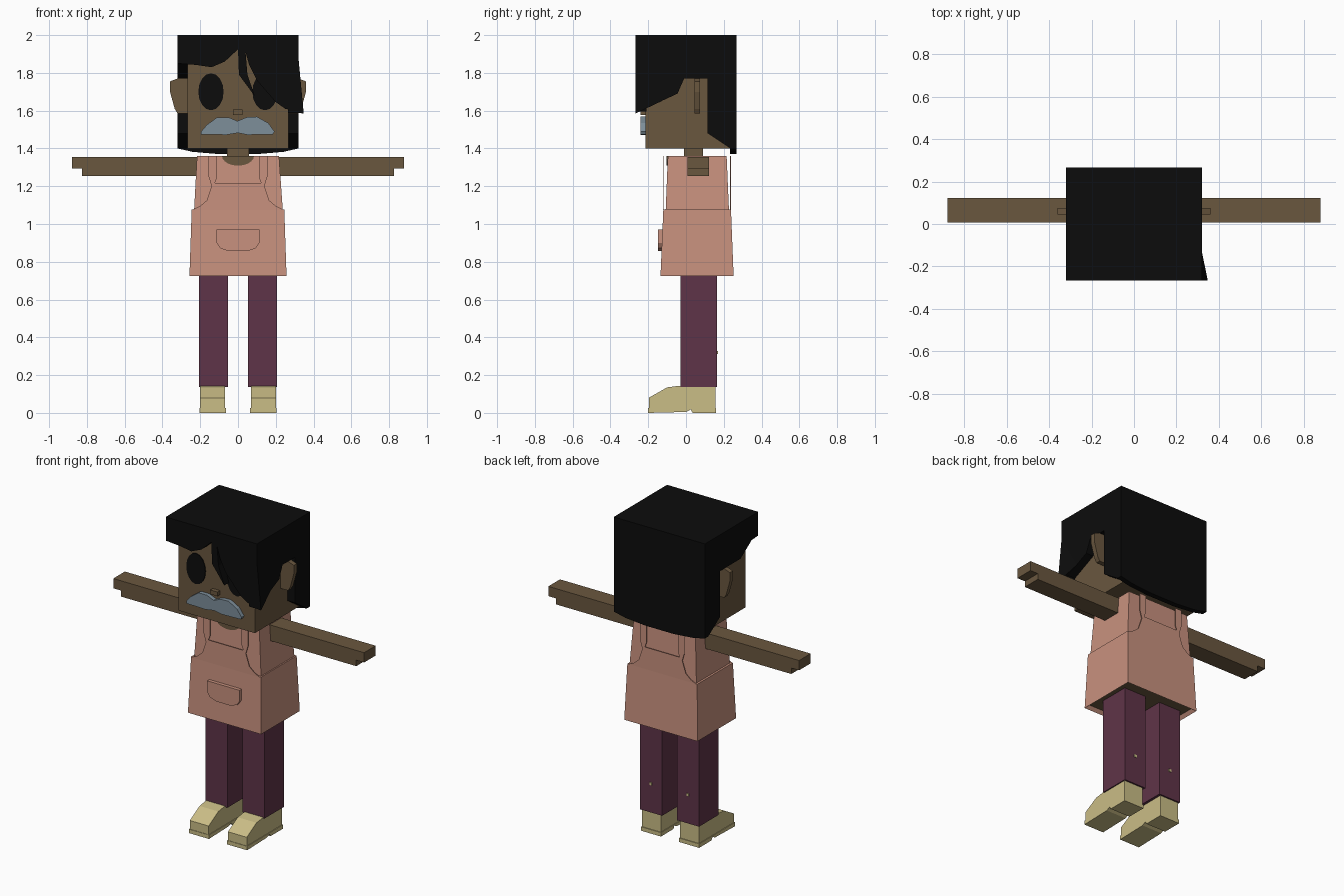
import bpy, bmesh, math
from mathutils import Vector

cube = bpy.data.objects.get("Cube")
if cube:
    bpy.data.objects.remove(cube, do_unlink=True)


def material(name, hex_code):
    rgb = [int(hex_code[i:i + 2], 16) / 255 for i in (0, 2, 4)]
    col = [c / 12.92 if c <= 0.04 else ((c + 0.055) / 1.055) ** 2.4 for c in rgb] + [1]
    mat = bpy.data.materials.new(name)
    mat.use_nodes = True
    mat.diffuse_color = col
    node = next(n for n in mat.node_tree.nodes if n.type == 'BSDF_PRINCIPLED')
    node.inputs["Base Color"].default_value = col
    node.inputs["Roughness"].default_value = 0.9
    return mat


skin = material("brown_skin", "6A573F")
black = material("black_hair", "0C0C0C")
peach = material("peach_cloth", "C8917E")
plum = material("plum_trousers", "5F3448")
cream = material("cream_shoe", "CABD86")
grey = material("blue_grey_moustache", "7D8E9A")


def finish(name, bm, *mats):
    bmesh.ops.recalc_face_normals(bm, faces=bm.faces)
    mesh = bpy.data.meshes.new(name)
    bm.to_mesh(mesh)
    bm.free()
    for m in mats:
        mesh.materials.append(m)
    obj = bpy.data.objects.new(name, mesh)
    bpy.context.collection.objects.link(obj)
    return obj


def prism(name, pts, axis, lo, hi, mat):
    """Extrude an outline: axis 'y' takes (x, z) points, axis 'x' takes (y, z)."""
    bm = bmesh.new()
    place = (lambda p: (p[0], lo, p[1])) if axis == 'y' else (lambda p: (lo, p[0], p[1]))
    face = bm.faces.new([bm.verts.new(place(p)) for p in pts])
    new = bmesh.ops.extrude_face_region(bm, geom=[face])["geom"]
    shift = Vector((0, hi - lo, 0)) if axis == 'y' else Vector((hi - lo, 0, 0))
    bmesh.ops.translate(bm, vec=shift, verts=[v for v in new if isinstance(v, bmesh.types.BMVert)])
    return finish(name, bm, mat)


def box(name, x, y, z, mat):
    return prism(name, [(x[0], z[0]), (x[1], z[0]), (x[1], z[1]), (x[0], z[1])], 'y', y[0], y[1], mat)


def frustum(name, bottom, top, z, mats):
    """Tapered block; bottom and top are (x0, x1, y0, y1)."""
    bm = bmesh.new()
    for (x0, x1, y0, y1), h in ((bottom, z[0]), (top, z[1])):
        for x in (x0, x1):
            for y in (y0, y1):
                bm.verts.new((x, y, h))
    bmesh.ops.convex_hull(bm, input=bm.verts)
    bmesh.ops.dissolve_limit(bm, angle_limit=0.01, verts=bm.verts, edges=bm.edges)
    if len(mats) > 1:
        # recessed, differently coloured underside
        bm.normal_update()
        low = [f for f in bm.faces if f.normal.z < -0.9]
        bmesh.ops.inset_region(bm, faces=low, thickness=0.025)
        for f in low:
            f.material_index = 1
        bmesh.ops.translate(bm, vec=(0, 0, 0.02), verts=list({v for f in low for v in f.verts}))
    return finish(name, bm, *mats)


def mirrored(pts):
    return pts + [(-x, z) for x, z in reversed(pts)]


def arc(cx, cz, rx, rz, start, end, n):
    return [(cx + rx * math.cos(math.radians(start + (end - start) * i / n)),
             cz + rz * math.sin(math.radians(start + (end - start) * i / n))) for i in range(n + 1)]


SIDES = (("right", -1), ("left", 1))


def span(s, a, b):
    return sorted((s * a, s * b))


# Head, neck and face
box("head", (-0.268, 0.268), (-0.214, 0.236), (1.4, 1.97), skin)
box("neck", (-0.057, 0.057), (-0.01, 0.09), (1.33, 1.41), skin)
box("nose", (-0.027, 0.023), (-0.24, -0.21), (1.578, 1.605), skin)
prism("moustache", [(-0.195, 1.475), (-0.195, 1.49), (-0.165, 1.525), (-0.11, 1.565), (-0.05, 1.565),
                    (-0.003, 1.545), (0.045, 1.565), (0.1, 1.568), (0.16, 1.535), (0.193, 1.49),
                    (0.185, 1.475), (0.05, 1.472), (0, 1.482), (-0.06, 1.472)],
      'y', -0.24, -0.212, grey)
for side, s in SIDES:
    prism(side + "_eye", arc(s * 0.143, 1.7, 0.067, 0.098, 0, 337.5, 15), 'y', -0.219, -0.21, black)
    ear = [(0.25, 1.77), (0.32, 1.77), (0.36, 1.755), (0.36, 1.7), (0.335, 1.61), (0.32, 1.585), (0.25, 1.585)]
    prism(side + "_ear", [(s * x, z) for x, z in ear], 'y', 0.045, 0.075, skin)

# Hair: cap, back curtain, side curtains and parted fringe
box("hair_cap", (-0.32, 0.32), (-0.267, 0.267), (1.94, 2.0), black)
prism("hair_back", mirrored([(-0.32, 2.0), (-0.32, 1.4), (-0.24, 1.382), (-0.1, 1.37)]),
      'y', 0.234, 0.267, black)
rear = [(-0.01, 1.77), (0.115, 1.77), (0.115, 1.48), (0.235, 1.4), (0.267, 1.4), (0.267, 2.0), (-0.267, 2.0)]
prism("hair_right_side", [(-0.267, 1.85), (-0.2, 1.845), (-0.09, 1.77)] + rear, 'x', -0.32, -0.265, black)
prism("hair_left_side", [(-0.267, 1.588), (-0.045, 1.69)] + rear, 'x', 0.265, 0.32, black)
prism("hair_fringe", [(-0.32, 2.0), (-0.32, 1.85), (-0.22, 1.842), (-0.14, 1.83), (-0.07, 1.86), (0, 1.925),
                      (0.005, 1.79), (0.09, 1.675), (0.05, 1.79), (0.04, 1.91), (0.06, 1.84), (0.1, 1.76),
                      (0.2, 1.645), (0.25, 1.61), (0.32, 1.595), (0.32, 2.0)],
      'y', -0.267, -0.21, black)
bm = bmesh.new()
for co in ((0.32, -0.267, 1.88), (0.32, -0.13, 1.65), (0.348, -0.267, 1.585), (0.3, -0.267, 1.59), (0.3, -0.15, 1.645)):
    bm.verts.new(co)
bmesh.ops.convex_hull(bm, input=bm.verts)
finish("hair_flick", bm, black)

# Shirt and apron
frustum("shirt", (-0.233, 0.238, -0.108, 0.228), (-0.217, 0.217, -0.096, 0.215), (1.06, 1.36), [peach])
frustum("apron_skirt", (-0.257, 0.257, -0.135, 0.252), (-0.245, 0.245, -0.12, 0.238), (0.725, 1.078), [peach, skin])
prism("neckline", arc(0, 1.361, 0.085, 0.052, 180, 360, 10), 'y', -0.102, -0.094, skin)
edge = [(-0.243, 1.075), (-0.2, 1.095), (-0.165, 1.125), (-0.14, 1.2), (-0.155, 1.25), (-0.155, 1.36),
        (-0.11, 1.36), (-0.11, 1.25), (-0.122, 1.217)]
for name, y in (("front", -0.122), ("back", 0.234)):
    prism("apron_bib_" + name, mirrored(edge), 'y', y, y + 0.004, peach)
prism("apron_pocket", mirrored([(-0.113, 0.97), (-0.113, 0.9), (-0.095, 0.872), (-0.05, 0.856)]),
      'y', -0.147, -0.12, peach)

# Arms, legs and shoes
shoe = [(-0.197, 0.02), (-0.197, 0.08), (-0.1, 0.135), (-0.04, 0.143), (0.155, 0.143), (0.155, 0.02)]
sole = [(-0.2, 0), (-0.2, 0.025), (0.16, 0.025), (0.16, 0), (0.035, 0), (0.025, 0.018), (0, 0.005)]
for side, s in SIDES:
    box(side + "_arm", span(s, 0.2, 0.825), (0.007, 0.123), (1.255, 1.355), skin)
    box(side + "_fingers", span(s, 0.82, 0.88), (0.007, 0.123), (1.293, 1.355), skin)
    box(side + "_leg", span(s, 0.052, 0.207), (-0.03, 0.165), (0.137, 0.76), plum)
    box(side + "_leg_stud", span(s, 0.122, 0.138), (0.16, 0.17), (0.312, 0.328), cream)
    lo, hi = span(s, 0.068, 0.2)
    prism(side + "_shoe", shoe, 'x', lo, hi, cream)
    prism(side + "_sole", sole, 'x', lo - 0.004, hi + 0.004, cream)
